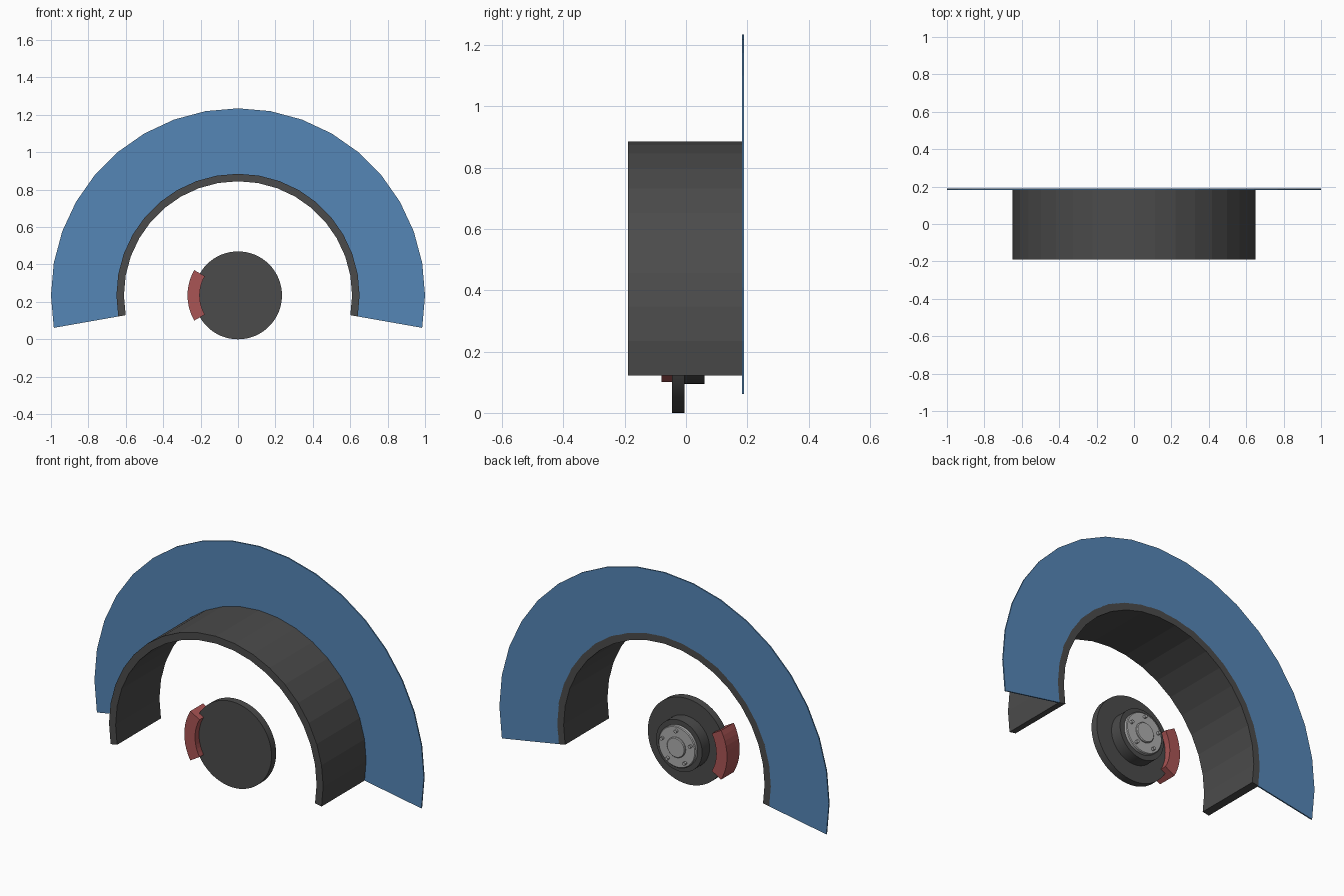
import bpy, bmesh
from math import sin, cos, pi, radians

cube = bpy.data.objects.get("Cube")
if cube:
    bpy.data.objects.remove(cube, do_unlink=True)

AXLE_Z = 0.235


def material(name, rgb):
    mat = bpy.data.materials.new(name)
    mat.use_nodes = True
    mat.diffuse_color = (*rgb, 1)
    mat.node_tree.nodes["Principled BSDF"].inputs["Base Color"].default_value = (*rgb, 1)
    return mat


blue = material("body_blue", (0.09, 0.24, 0.47))
dark = material("dark_grey", (0.07, 0.07, 0.07))
red = material("caliper_red", (0.4, 0.09, 0.09))
steel = material("hub_steel", (0.42, 0.42, 0.42))


def finish(name, bm, mat, smooth=True):
    bmesh.ops.recalc_face_normals(bm, faces=bm.faces)
    mesh = bpy.data.meshes.new(name)
    bm.to_mesh(mesh)
    bm.free()
    mesh.materials.append(mat)
    obj = bpy.data.objects.new(name, mesh)
    bpy.context.collection.objects.link(obj)
    if smooth:
        bpy.context.view_layer.objects.active = obj
        obj.select_set(True)
        bpy.ops.object.shade_smooth_by_angle(angle=radians(30))
        obj.select_set(False)
    return obj


def arc_block(name, mat, r_in, r_out, y0, y1, start, end, steps):
    """Rectangular section swept around the axle between two angles."""
    bm = bmesh.new()
    rings = []
    for i in range(steps + 1):
        a = radians(start + (end - start) * i / steps)
        section = [(r_in, y0), (r_out, y0), (r_out, y1), (r_in, y1)]
        rings.append([bm.verts.new((r * cos(a), y, AXLE_Z + r * sin(a))) for r, y in section])
    for a, b in zip(rings, rings[1:]):
        for j in range(4):
            k = (j + 1) % 4
            bm.faces.new((a[j], a[k], b[k], b[j]))
    bm.faces.new(rings[0])
    bm.faces.new(rings[-1])
    return finish(name, bm, mat, smooth=False)


def turned(name, mat, profile, x=0, z=AXLE_Z, sides=64):
    """Solid turned around a y axis from (radius, y) pairs."""
    bm = bmesh.new()
    rings = []
    for r, y in profile:
        rings.append([bm.verts.new((x + r * cos(2 * pi * i / sides), y,
                                    z + r * sin(2 * pi * i / sides))) for i in range(sides)])
    for a, b in zip(rings, rings[1:]):
        for i in range(sides):
            k = (i + 1) % sides
            bm.faces.new((a[i], a[k], b[k], b[i]))
    bm.faces.new(rings[0])
    bm.faces.new(rings[-1])
    return finish(name, bm, mat)


# Wheel arch: body panel and liner
arc_block("body_panel", blue, 0.648, 1.0, 0.183, 0.19, -10, 190, 20)
arc_block("arch_liner", dark, 0.61, 0.65, -0.19, 0.19, -10, 190, 20)

# Brake disc with its raised hat
turned("brake_disc", dark, [(0.235, -0.045), (0.235, -0.005)])
turned("disc_hat", dark, [(0.14, -0.006), (0.14, 0.06)])

# Caliper clasping the disc
arc_block("brake_caliper", red, 0.205, 0.27, -0.08, 0.03, 150, 210, 10)

# Hub flange, centre cap and wheel studs
turned("hub_flange", steel, [(0.113, 0.059), (0.113, 0.076), (0.109, 0.08)])
turned("hub_cap", steel, [(0.055, 0.079), (0.055, 0.086), (0.051, 0.09)], sides=32)
for n in range(5):
    a = radians(90 + 72 * n)
    turned(f"wheel_stud_{n + 1}", steel, [(0.009, 0.079), (0.009, 0.095)],
           0.09 * cos(a), AXLE_Z + 0.09 * sin(a), 12)
